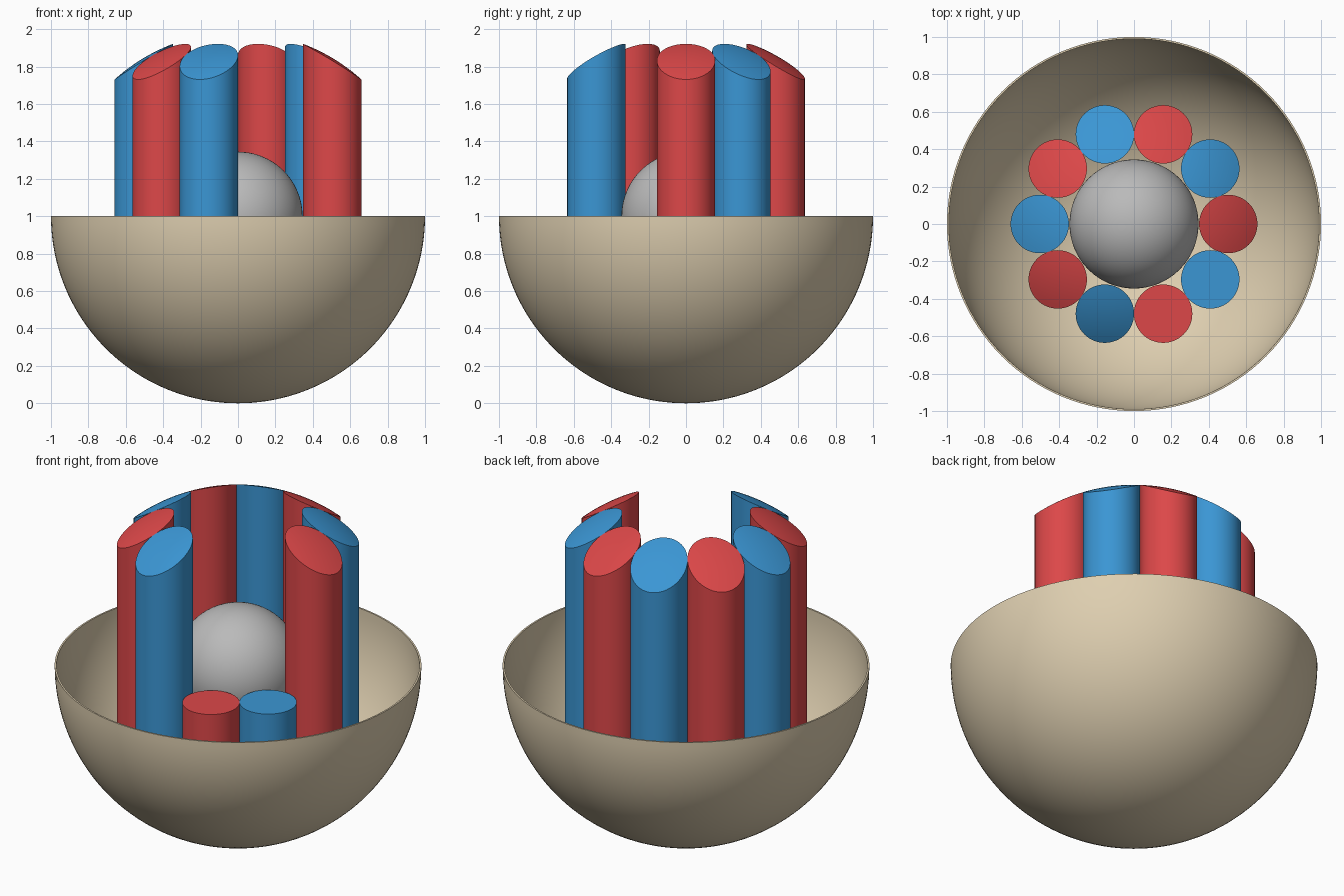
import bpy, bmesh, math

if "Cube" in bpy.data.objects:
    bpy.data.objects.remove(bpy.data.objects["Cube"])

def material(name, rgb):
    m = bpy.data.materials.new(name)
    m.diffuse_color = (*rgb, 1)
    m.use_nodes = True
    m.node_tree.nodes["Principled BSDF"].inputs["Base Color"].default_value = m.diffuse_color
    return m

RED = material("red", (0.72, 0.064, 0.066))
BLUE = material("blue", (0.043, 0.305, 0.658))
TAN = material("tan", (0.73, 0.62, 0.434))
GREY = material("grey", (0.49, 0.49, 0.49))

def lathe(name, rows, place, mat, n=64):
    """Closed skin through rings of (radius, height key); place() gives each point."""
    bm = bmesh.new()
    rings = []
    for r, key in rows:
        if r < 1e-6:
            rings.append([bm.verts.new(place(0, 0, key))] * n)
        else:
            rings.append([bm.verts.new(place(r * math.cos(2 * math.pi * i / n),
                                             r * math.sin(2 * math.pi * i / n), key))
                          for i in range(n)])
    for a, b in zip(rings, rings[1:]):
        for i in range(n):
            j = (i + 1) % n
            bm.faces.new(list(dict.fromkeys((a[i], a[j], b[j], b[i]))))
    bmesh.ops.recalc_face_normals(bm, faces=bm.faces)
    me = bpy.data.meshes.new(name)
    bm.to_mesh(me)
    bm.free()
    me.materials.append(mat)
    ob = bpy.data.objects.new(name, me)
    bpy.context.collection.objects.link(ob)
    bpy.ops.object.select_all(action='DESELECT')
    ob.select_set(True)
    bpy.context.view_layer.objects.active = ob
    bpy.ops.object.shade_smooth_by_angle(angle=math.radians(30))
    return ob

def arc(radius, a0, a1, steps):
    """Half-circle profile points around z = 1, angles in degrees from straight down."""
    out = []
    for k in range(steps + 1):
        t = math.radians(a0 + (a1 - a0) * k / steps)
        out.append((radius * math.sin(t), 1 - radius * math.cos(t)))
    return out

def plain(x, y, z):
    return (x, y, z)

# Thin hemispherical bowl, open at the top
lathe("bowl", arc(1.0, 0, 90, 40) + arc(0.99, 90, 0, 40), plain, TAN, 128)

# Ball in the middle of the ring
lathe("center_ball", arc(0.345, 0, 180, 40), plain, GREY, 64)

# Ring of ten touching rods, ends trimmed to a sphere; two are cut flat at the rim
RING, ROD, TRIM = 0.504, 0.156, 0.985
cap = [ROD * k / 6 for k in range(7)]
rows = [(r, "bottom") for r in cap] + [(r, "top") for r in reversed(cap)]
for i in range(10):
    a = math.radians(36 * i)
    cx, cy = RING * math.cos(a), RING * math.sin(a)
    short = i in (8, 9)

    def place(x, y, key):
        x, y = x + cx, y + cy
        h = math.sqrt(TRIM ** 2 - x * x - y * y)
        if key == "bottom":
            return (x, y, 1 - h)
        return (x, y, 1.0 if short else 1 + h)

    lathe(f"{'short' if short else 'tall'}_rod_{i + 1}", rows, place,
          BLUE if i % 2 else RED)
